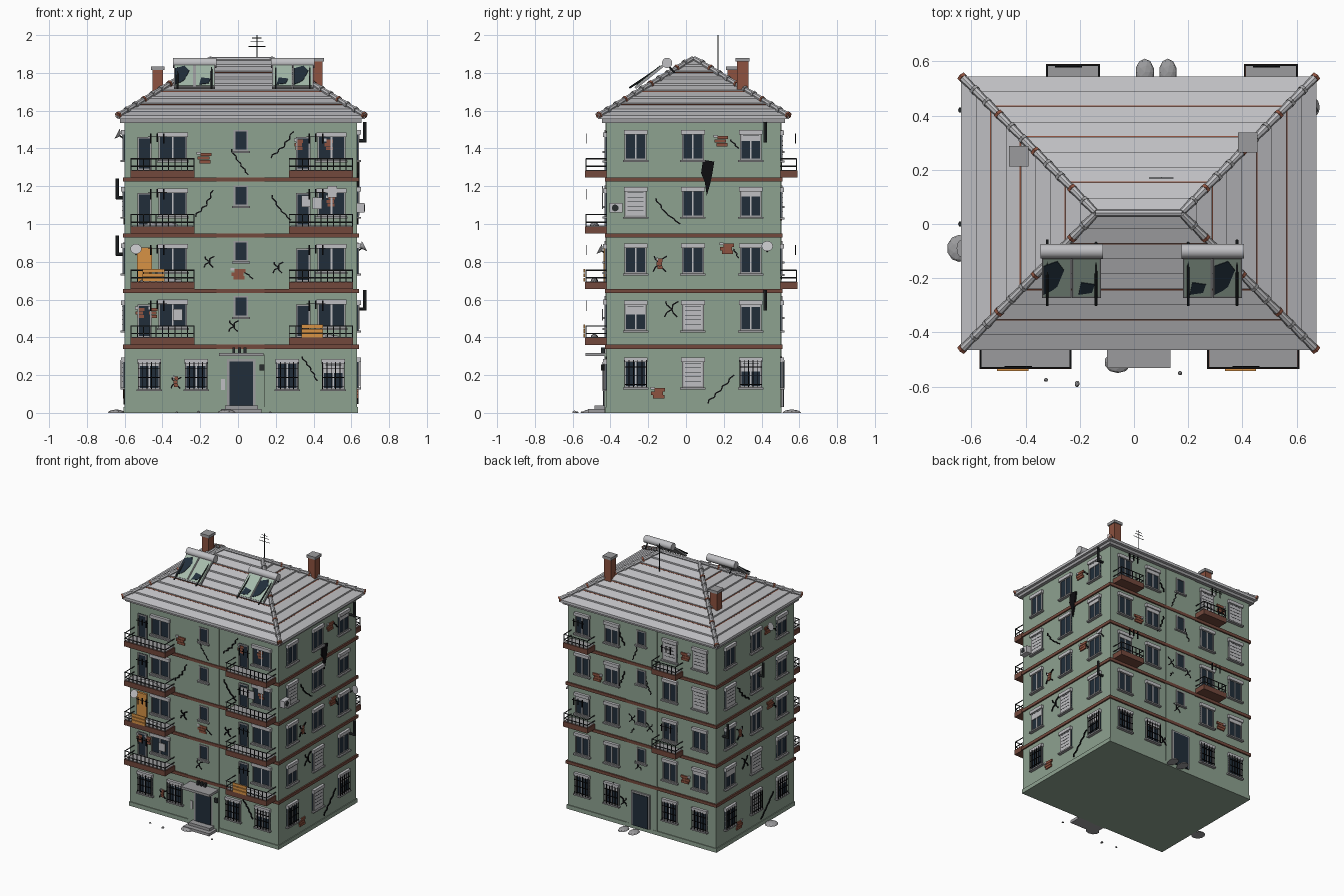
import bpy, bmesh, math, random
from mathutils import Vector, Matrix

if "Cube" in bpy.data.objects:
    bpy.data.objects.remove(bpy.data.objects["Cube"])
random.seed(4)

COL = {"wall_green": (.27, .36, .28), "light_grey": (.52, .52, .54), "concrete": (.33, .33, .34),
       "brick": (.27, .085, .05), "band_brown": (.17, .065, .045), "glass_navy": (.015, .027, .042),
       "black": (.004, .004, .005), "orange_board": (.68, .29, .06), "pale_glaze": (.38, .50, .41),
       "iron": (.022, .026, .028)}
MAT = {}
for n, c in COL.items():
    MAT[n] = bpy.data.materials.new(n)
    MAT[n].diffuse_color = (*c, 1)

# parts are gathered in one bmesh per (name, colour)
PARTS = {}
def part(name, mat):
    return PARTS.setdefault((name, mat), bmesh.new())

def prism(name, mat, lower, upper):
    bm = part(name, mat)
    a = [bm.verts.new(p) for p in lower]
    b = [bm.verts.new(p) for p in upper]
    bm.faces.new(a[::-1])
    bm.faces.new(b)
    for i in range(len(a)):
        j = (i + 1) % len(a)
        bm.faces.new((a[i], a[j], b[j], b[i]))

def box(name, mat, x0, x1, y0, y1, z0, z1):
    r = [(x0, y0), (x1, y0), (x1, y1), (x0, y1)]
    prism(name, mat, [(*p, z0) for p in r], [(*p, z1) for p in r])

def rod(name, mat, p, q, r, r2=None, n=8):
    p, q = Vector(p), Vector(q)
    m = Matrix.Translation((p + q) / 2) @ (q - p).to_track_quat('Z', 'Y').to_matrix().to_4x4()
    bmesh.ops.create_cone(part(name, mat), cap_ends=True, segments=n, radius1=r,
                          radius2=r if r2 is None else r2, depth=(q - p).length, matrix=m)

# wall coordinates: u along the wall, z up, o outwards
X0, X1, Y0, Y1 = -.6, .63, -.42, .5
WALL = {"F": lambda u, z, o: (u, Y0 - o, z), "B": lambda u, z, o: (u, Y1 + o, z),
        "R": lambda u, z, o: (X1 + o, u, z), "L": lambda u, z, o: (X0 - o, u, z)}
def wpoly(name, mat, w, pts, o0, o1):
    prism(name, mat, [WALL[w](*p, o0) for p in pts], [WALL[w](*p, o1) for p in pts])
def wbox(name, mat, w, u0, u1, z0, z1, o0, o1):
    wpoly(name, mat, w, [(u0, z0), (u1, z0), (u1, z1), (u0, z1)], o0, o1)

def window(w, u, z0, z1, wid=.115, shut=0, bars=False, shutter_box=True, sill=True):
    a, b, f = u - wid / 2, u + wid / 2, .008
    wbox("window_glass", "glass_navy", w, a, b, z0, z1, 0, .006)
    for s in ((a, a + f, z0, z1), (b - f, b, z0, z1), (a, b, z0, z0 + f), (a, b, z1 - f, z1)):
        wbox("window_frames", "concrete", w, *s, 0, .011)
    if wid > .09:
        wbox("window_frames", "light_grey", w, u - f / 2, u + f / 2, z0, z1, 0, .010)
    if shutter_box:
        wbox("shutter_boxes", "light_grey", w, a - .005, b + .005, z1 - .02, z1 + .004, 0, .02)
    if sill:
        wbox("window_sills", "concrete", w, a - .01, b + .01, z0 - .01, z0, 0, .022)
    if shut:
        zs = z1 - (z1 - z0) * shut
        wbox("shutters", "light_grey", w, a + f, b - f, zs, z1, 0, .012)
        for i in range(1, int((z1 - zs) / .024)):
            wbox("shutter_gaps", "iron", w, a + .015, b - .015, z1 - .024 * i - .004, z1 - .024 * i - .001, .01, .013)
    if bars:
        for i in range(6):
            x = a + wid * i / 5
            wbox("window_bars", "black", w, x - .002, x + .002, z0, z1 - .01, .018, .022)
        for t in (.1, .4, .7):
            z = z0 + (z1 - z0) * t
            wbox("window_bars", "black", w, a, b, z - .002, z + .002, .018, .022)

def crack(w, pts):
    path = []
    for (a, b), (c, d) in zip(pts, pts[1:]):
        for i in range(4):
            j = .006 * (-1) ** i
            path.append((a + (c - a) * i / 4 + j, b + (d - b) * i / 4 - j * .3))
    path.append(pts[-1])
    for i, (p, q) in enumerate(zip(path, path[1:])):
        d = Vector(q) - Vector(p)
        n = Vector((-d.y, d.x)).normalized() * .0035
        p, q = Vector(p), Vector(q)
        wpoly("wall_cracks", "black", w, [tuple(p - n), tuple(q - n), tuple(q + n), tuple(p + n)], 0, .007)
def cross(w, u, z, s=.03):
    crack(w, [(u - s * .8, z + s), (u + s * .8, z - s)])
    crack(w, [(u + s * .8, z + s), (u - s * .8, z - s)])
def bricks(w, u, z, s=.035):
    for i, (l, r) in enumerate(((-.7, 1), (-1, .8), (-.5, 1.1))):
        wbox("bare_bricks", "brick", w, u + l * s, u + r * s, z + (i - 1.5) * .019, z + (i - .5) * .019 - .002, 0, .009)
    wbox("loose_plaster", "light_grey", w, u - s * 1.1, u - s * .5, z + .018, z + .032, 0, .008)

# body, plinth, storey bands, stair bays
box("building_body", "wall_green", X0, X1, Y0, Y1, 0, 1.56)
for w in "FB":
    wbox("stair_bays", "wall_green", w, -.115, .14, 0, 1.55, 0, .005)
for g in range(1, 5):
    z = .055 + .295 * g
    box("storey_bands", "band_brown", X0 - .01, X1 + .01, Y0 - .01, Y1 + .01, z - .011, z + .011)
box("plinth", "wall_green", X0 - .006, X1 + .006, Y0 - .006, Y1 + .006, 0, .03)
box("cornice", "concrete", X0 - .025, X1 + .025, Y0 - .025, Y1 + .025, 1.535, 1.56)

# stepped tile roof with hip caps
CX, CY = .0175, .04
def ring(t, dz=0):
    hx, hy, z = .655 - .495 * t, max(.505 * (1 - t), .004), 1.56 + .305 * t + dz
    return [(CX + a * hx, CY + b * hy, z) for a, b in ((-1, -1), (1, -1), (1, 1), (-1, 1))]
N = 9
for i in range(N):
    prism("roof_tile_rows", "light_grey", ring(i / N, -.005), [p for p in ring(i / N, .014)])
    prism("roof_tile_rows", "light_grey", ring(i / N, .014), ring((i + 1) / N, .003))
    if i in (2, 4, 7):
        q = ring(i / N, .004)
        for k in range(4):
            rod("exposed_roof_battens", "brick", q[k], q[(k + 1) % 4], .004, n=4)
q = ring(0, 0)
for k in range(4):
    lo, hi = Vector(ring(0, .014)[k]), Vector(ring(1, .012)[k])
    for i in range(11):
        a, b = lo.lerp(hi, i / 11), lo.lerp(hi, (i + 1.15) / 11 if i < 10 else 1)
        rod("hip_caps", "light_grey", a, b, .016, .012)
        rod("hip_cap_ends", "brick" if i % 3 == 0 else "concrete", a, a.lerp(b, .15), .019, n=6)
rod("ridge_cap", "light_grey", (CX - .16, CY, 1.872), (CX + .16, CY, 1.872), .013)

# chimneys
for x, y, top in ((-.425, .25, 1.835), (.42, .30, 1.88)):
    box("chimneys", "brick", x - .028, x + .028, y - .03, y + .03, 1.6, top - .015)
    box("chimney_caps", "concrete", x - .036, x + .036, y - .037, y + .037, top - .02, top)

# solar water heaters
for s, x in ((-1, -.23), (1, .29)):
    rod("solar_tanks", "light_grey", (x - .115, -.1, 1.853), (x + .115, -.1, 1.853), .027, n=24)
    slope = lambda u, v, d: (x + u, -.265 + .15 * v - .65 * d, 1.715 + .12 * v + .75 * d)
    def panel(name, mat, pts, d0, d1):
        prism(name, mat, [slope(*p, d0) for p in pts], [slope(*p, d1) for p in pts])
    for m in (-1, 1):
        c = .055 * m
        panel("solar_frames", "concrete", [(c - .054, 0), (c + .054, 0), (c + .054, 1), (c - .054, 1)], 0, .012)
        panel("solar_glazing", "pale_glaze", [(c - .048, .05), (c + .048, .05), (c + .048, .96), (c - .048, .96)], .01, .015)
        k = c - .048 * m * s
        panel("solar_broken_glass", "glass_navy", [(k, .1), (k + .03 * m * s, .2), (k + .05 * m * s, .3), (k + .075 * m * s, .7),
              (k + .05 * m * s, .92), (k, .8)] if m == s else [(c - .03, .1), (c + .02, .15), (c + .03, .35), (c - .02, .4)], .013, .018)
        rod("solar_legs", "iron", (x + .09 * m, -.1, 1.845), (x + .09 * m, -.06, 1.8), .005)
        rod("solar_legs", "iron", (x + .09 * m, -.3, 1.72), (x + .09 * m, -.13, 1.835), .005)

# roof aerial
rod("aerial", "iron", (.1, .17, 1.78), (.1, .17, 2.0), .003)
for z, h in ((1.94, .045), (1.965, .035), (1.985, .025)):
    rod("aerial", "iron", (.1 - h, .17, z), (.1 + h, .17, z), .002, n=6)

# balconies
def balcony(w, u0, u1, b, d):
    wbox("balcony_slabs", "band_brown", w, u0, u1, b, b + .038, 0, d)
    wbox("balcony_floors", "concrete", w, u0 + .008, u1 - .008, b + .03, b + .041, 0, d - .008)
    P, top = WALL[w], b + .1
    for z in (top, b + .06):
        rod("balcony_rails", "iron", P(u0, z, d - .005), P(u1, z, d - .005), .0035, n=6)
        for u in (u0 + .004, u1 - .004):
            rod("balcony_rails", "iron", P(u, z, 0), P(u, z, d - .005), .0035, n=6)
    n = round((u1 - u0) / .035)
    for i in range(n + 1):
        u = u0 + .004 + (u1 - u0 - .008) * i / n
        rod("balcony_rails", "iron", P(u, b + .03, d - .005), P(u, top, d - .005), .003, n=6)
    m = u0 + (u1 - u0) * .42
    for i in range(3):
        u = m - .035 + .035 * i
        wbox("hanging_lines", "black", w, u - .004, u + .004, b + .18 + .01 * (i % 2), b + .235, d - .012, d - .008)
    wbox("hanging_lines", "black", w, m - .05, m + .05, b + .216, b + .219, d - .012, d - .008)

for g in range(1, 5):
    b = .065 + .295 * g
    for u0 in (-.57, .27):
        balcony("F", u0, u0 + .34, b, .115)
        boarded = g == 2 and u0 < 0
        window("F", u0 + .075, b + .04, b + .215, .075, shutter_box=False, sill=False)
        window("F", u0 + .225, b + .09, b + .235, .15, shut=.12)
        if boarded:
            wbox("boarded_door", "orange_board", "F", u0 + .035, u0 + .115, b + .04, b + .22, 0, .016)
        if boarded or (g == 1 and u0 > 0):
            for i in range(3):
                wbox("rail_boards", "orange_board", "F", u0 + .065, u0 + .18, b + .04 + .024 * i, b + .06 + .024 * i, .115, .122)
    if g in (2, 4):
        for u0 in (-.325, .405):
            balcony("B", u0, u0 + .2, b, .09)
# brick scars, washing and rubble on the front balconies
for u, z in ((-.52, .53), (-.45, .53), (.32, 1.42), (.48, 1.42), (.49, 1.12)):
    bricks("F", u, z, .022)
for u, z in ((-.32, .52), (.36, 1.12), (.42, 1.11), (.50, 1.17)):
    wbox("washing", "light_grey", "F", u - .025, u + .025, z - .03, z + .03, .02, .026)

# front windows and entrance
for i, u in enumerate((-.47, -.222, .26, .505)):
    window("F", u, .125, .28, shut=(.2, .2, 0, .45)[i], bars=True)
    for g in range(5):
        z = .135 + .3 * g
        window("B", u, z, z + .155, shut=random.choice((0, .15, .3, .95)), bars=g == 0)
for g in range(1, 5):
    z = .215 + .293 * g
    for w in "FB":
        window(w, .015, z, z + .11, .075, shutter_box=False)
wbox("entrance_surround", "wall_green", "F", -.1, .14, 0, .31, 0, .012)
for w in "FB":
    wbox("entrance_frame", "concrete", w, -.058, .093, .03, .285, 0, .016)
    wbox("entrance_door", "glass_navy", w, -.045, .08, .03, .272, 0, .02)
wbox("entrance_canopy", "concrete", "F", -.1, .135, .30, .318, 0, .112)
wbox("entrance_lamp", "iron", "F", .115, .14, .225, .255, .01, .03)
wbox("entrance_notice", "light_grey", "F", -.09, -.07, .12, .18, .01, .016)
for i in range(3):
    wbox("entrance_canopy_stubs", "iron", "F", -.03 + .03 * i, -.015 + .03 * i, .318, .345, .01, .03)
for i in range(2):
    wbox("entrance_steps", "concrete", "F", -.09 + .02 * i, .125 - .02 * i, .02 * i, .02 + .02 * i, 0, .1 - .035 * i)

# side windows
for g, row in enumerate(((0, .95, .45), (.45, .95, .2), (0, 0, 0), (.95, 0, .3), (0, 0, .35))):
    for i, u in enumerate((-.267, .037, .343)):
        z = .135 + .301 * g
        window("R", u, z, z + .155, shut=row[i], bars=g == 0 and i != 1)
        window("L", u, z, z + .155, shut=row[2 - i], bars=g == 0)

# damage
for pts in ([(-.04, 1.4), (.01, 1.32), (.055, 1.26)], [(.17, 1.35), (.24, 1.41), (.295, 1.49)],
            [(-.23, 1.04), (-.17, 1.1), (-.13, 1.18)], [(.175, 1.155), (.22, 1.08), (.28, 1.02)],
            [(.335, .3), (.38, .24), (.42, .17)], [(.03, .75), (.08, .71)]):
    crack("F", pts)
    crack("B", [(u * .55 + .06, z) for u, z in pts])
for u, z in ((-.155, .8), (.21, .77), (-.025, .46), (-.33, .16)):
    cross("F", u, z)
    cross("B", .03 - u * .4, z + .02)
for w, u, z in (("F", -.18, 1.35), ("F", 0, .735), ("F", -.33, .165), ("B", .38, 1.05), ("B", -.35, .48), ("B", -.35, 1.4)):
    bricks(w, u, z, .012 if z < .2 else .035)
for w, s in (("R", 1), ("L", -1)):
    c = lambda u: CY + s * (u - CY)
    for pts in ([(-.165, 1.14), (-.11, 1.06), (-.03, 1.0)], [(.23, 1.45), (.28, 1.4)], [(.25, .87), (.28, .82)],
                [(.11, .05), (.18, .12), (.255, .2)]):
        crack(w, [(c(u), z) for u, z in pts])
    for u, z in ((-.14, .79), (-.08, .55)):
        cross(w, c(u), z, .042)
    for u, z in ((.185, 1.44), (.215, .87), (-.15, .105), (-.14, .79)):
        bricks(w, c(u), z, .015 if z == .79 else .035)
wpoly("burnt_hole", "black", "R", [(.11, 1.15), (.13, 1.22), (.14, 1.27), (.15, 1.33), (.09, 1.34), (.08, 1.27), (.1, 1.22)], 0, .012)

# stove pipes, air conditioner, dishes
for w, u, z in (("R", .42, 1.44), ("R", .42, .55), ("L", .0, 1.14), ("L", .42, .84)):
    P = WALL[w]
    rod("stove_pipes", "iron", P(u, z, 0), P(u, z, .045), .009)
    rod("stove_pipes", "iron", P(u, z - .008, .04), P(u, z + .1, .04), .009)
wbox("air_conditioner", "light_grey", "R", -.405, -.335, 1.06, 1.11, 0, .04)
rod("air_conditioner_fan", "iron", (.665, -.375, 1.085), (.672, -.375, 1.085), .018, n=16)
for w, u, z in (("F", -.54, .86), ("R", .43, .875), ("L", -.09, 1.47)):
    P = WALL[w]
    rod("dish_arms", "iron", P(u, z - .02, 0), P(u, z, .03), .004)
    rod("dishes", "light_grey", P(u, z, .025), P(u, z + .008, .04), .01, .03, n=20)

# rubble
def stone(x, y, z, sx, sy, sz):
    m = Matrix.Translation((x, y, z)) @ Matrix.Diagonal((sx, sy, sz, 1))
    for v in bmesh.ops.create_icosphere(part("rubble", "concrete"), subdivisions=2, radius=1, matrix=m)["verts"]:
        v.co.z = max(v.co.z, z)
for a in ((-.645, -.09, 0, .045, .05, .018), (.04, .56, 0, .035, .05, .018), (.125, .56, 0, .033, .05, .018),
          (-.06, -.51, 0, .05, .04, .018), (-.41, -.485, .696, .12, .02, .02), (-.41, -.485, .99, .1, .025, .022),
          (.44, -.485, .4, .1, .02, .018), (-.21, -.59, 0, .009, .012, .012), (-.325, -.575, 0, .008, .007, .008),
          (.17, -.55, 0, .008, .008, .008)):
    stone(*a)

# make the objects
count = {}
for (name, mat), bm in PARTS.items():
    bmesh.ops.recalc_face_normals(bm, faces=bm.faces)
    me = bpy.data.meshes.new(name)
    bm.to_mesh(me)
    bm.free()
    me.materials.append(MAT[mat])
    ob = bpy.data.objects.new(name, me)
    bpy.context.collection.objects.link(ob)
    if name in ("solar_tanks", "dishes", "stove_pipes"):
        bpy.ops.object.select_all(action='DESELECT')
        ob.select_set(True)
        bpy.context.view_layer.objects.active = ob
        bpy.ops.object.shade_smooth_by_angle()

for m in bpy.data.materials:
    if m.users and not m.is_grease_pencil:
        m.use_nodes = True
        m.node_tree.nodes["Principled BSDF"].inputs["Base Color"].default_value = m.diffuse_color
